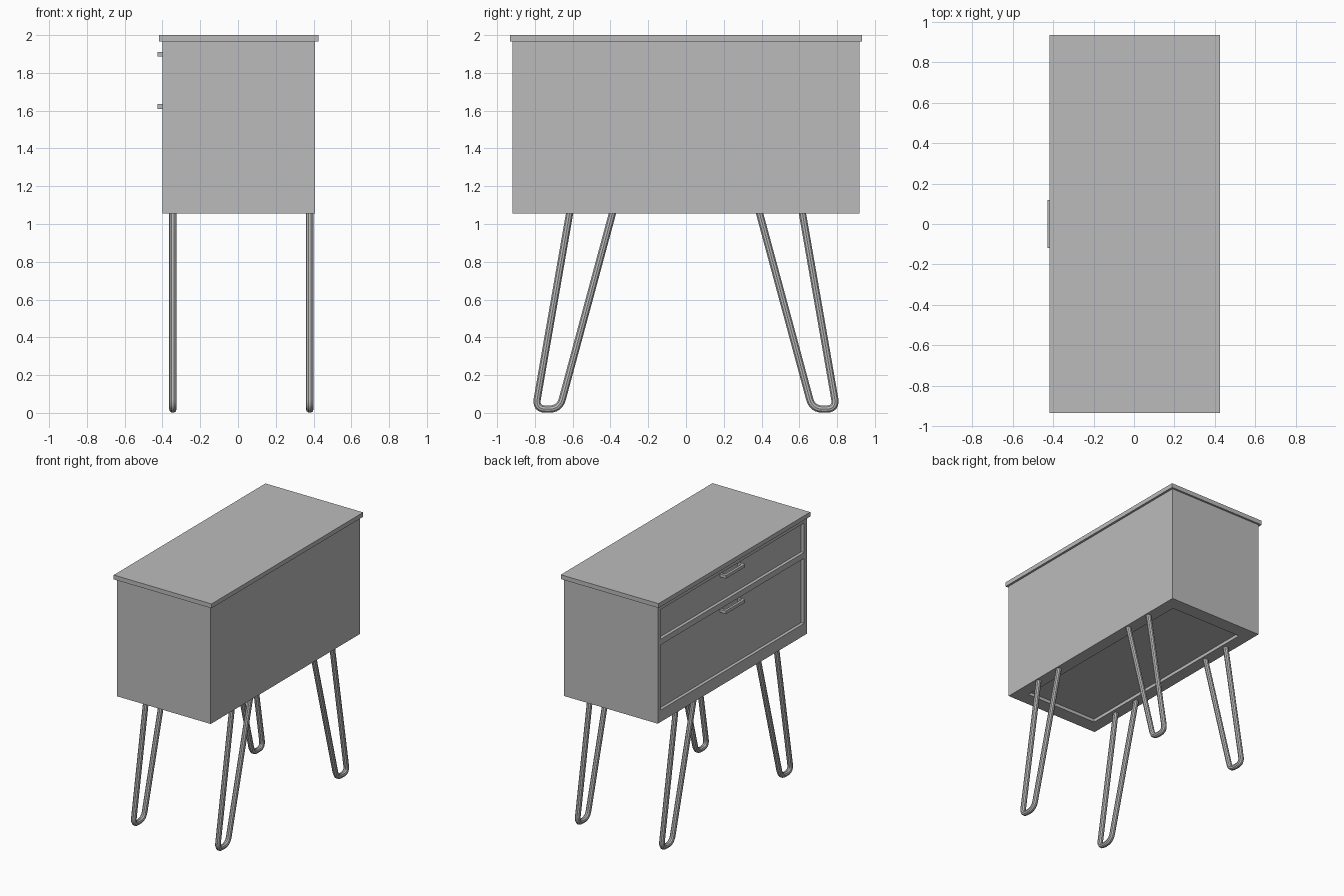
import bpy
import bmesh
from mathutils import Vector

cube = bpy.data.objects.get("Cube")
if cube:
    bpy.data.objects.remove(cube, do_unlink=True)

grey = bpy.data.materials.new("plain grey")
grey.use_nodes = True
grey.diffuse_color = (0.5, 0.5, 0.5, 1)
grey.node_tree.nodes["Principled BSDF"].inputs["Base Color"].default_value = (0.5, 0.5, 0.5, 1)


def box(name, x, y, z):
    """Box spanning the given (min, max) ranges."""
    bm = bmesh.new()
    bmesh.ops.create_cube(bm, size=1)
    for v in bm.verts:
        v.co = [r[0] if c < 0 else r[1] for c, r in zip(v.co, (x, y, z))]
    mesh = bpy.data.meshes.new(name)
    bm.to_mesh(mesh)
    bm.free()
    mesh.materials.append(grey)
    obj = bpy.data.objects.new(name, mesh)
    bpy.context.collection.objects.link(obj)
    return obj


def cut(target, x, y, z):
    """Cut a box-shaped opening out of the target."""
    cutter = box("opening_cutter", x, y, z)
    cutter.hide_render = True
    mod = target.modifiers.new("opening", "BOOLEAN")
    mod.operation = "DIFFERENCE"
    mod.solver = "EXACT"
    mod.object = cutter
    bpy.context.view_layer.objects.active = target
    bpy.ops.object.modifier_apply(modifier=mod.name)
    bpy.data.objects.remove(cutter, do_unlink=True)


def rounded(points, reach, steps=6):
    """Path through the points with its inner corners rounded."""
    path = [points[0]]
    for before, corner, after in zip(points, points[1:], points[2:]):
        a = corner + (before - corner).normalized() * reach
        b = corner + (after - corner).normalized() * reach
        for i in range(steps + 1):
            t = i / steps
            path.append(a.lerp(corner, t).lerp(corner.lerp(b, t), t))
    return path + [points[-1]]


def rod(name, path, radius):
    curve = bpy.data.curves.new(name, "CURVE")
    curve.dimensions = "3D"
    curve.bevel_depth = radius
    curve.bevel_resolution = 3
    curve.use_fill_caps = True
    spline = curve.splines.new("POLY")
    spline.points.add(len(path) - 1)
    for point, co in zip(spline.points, path):
        point.co = (*co, 1)
    curve.materials.append(grey)
    obj = bpy.data.objects.new(name, curve)
    bpy.context.collection.objects.link(obj)
    bpy.ops.object.select_all(action="DESELECT")
    obj.select_set(True)
    bpy.context.view_layer.objects.active = obj
    bpy.ops.object.convert(target="MESH")
    bpy.ops.object.shade_smooth_by_angle()


# Cabinet body with a shallow recess underneath, and the overhanging top
FRONT = -0.40
BOTTOM = 1.055
body = box("cabinet_body", (FRONT, 0.408), (-0.918, 0.918), (BOTTOM, 1.966))
cut(body, (-0.305, 0.313), (-0.81, 0.81), (BOTTOM - 0.1, BOTTOM + 0.025))
box("cabinet_top", (-0.417, 0.425), (-0.933, 0.933), (1.966, 2.0))

# Recessed drawers with bracket handles
for label, z, grip in (("upper", (1.70, 1.93), 1.898), ("lower", (1.148, 1.655), 1.622)):
    y = (-0.882, 0.882)
    face = FRONT + 0.025
    cut(body, (FRONT - 0.1, face + 0.02), y, z)
    box(label + "_drawer_front", (face, face + 0.02), y, z)
    height = (grip - 0.012, grip + 0.012)
    box(label + "_handle_bar", (-0.427, -0.408), (-0.118, 0.118), height)
    for side in (-1, 1):
        ends = sorted((side * 0.118, side * 0.098))
        box(label + "_handle_post", (-0.408, face), ends, height)

# Bent rod legs
for x, row in ((-0.345, "front"), (0.38, "back")):
    for side, hand in ((-1, "right"), (1, "left")):
        outline = [(0.614, 1.07), (0.797, 0.02), (0.669, 0.02), (0.386, 1.07)]
        points = [Vector((x, side * y, z)) for y, z in outline]
        rod(f"{row}_{hand}_leg", rounded(points, 0.055), 0.02)
